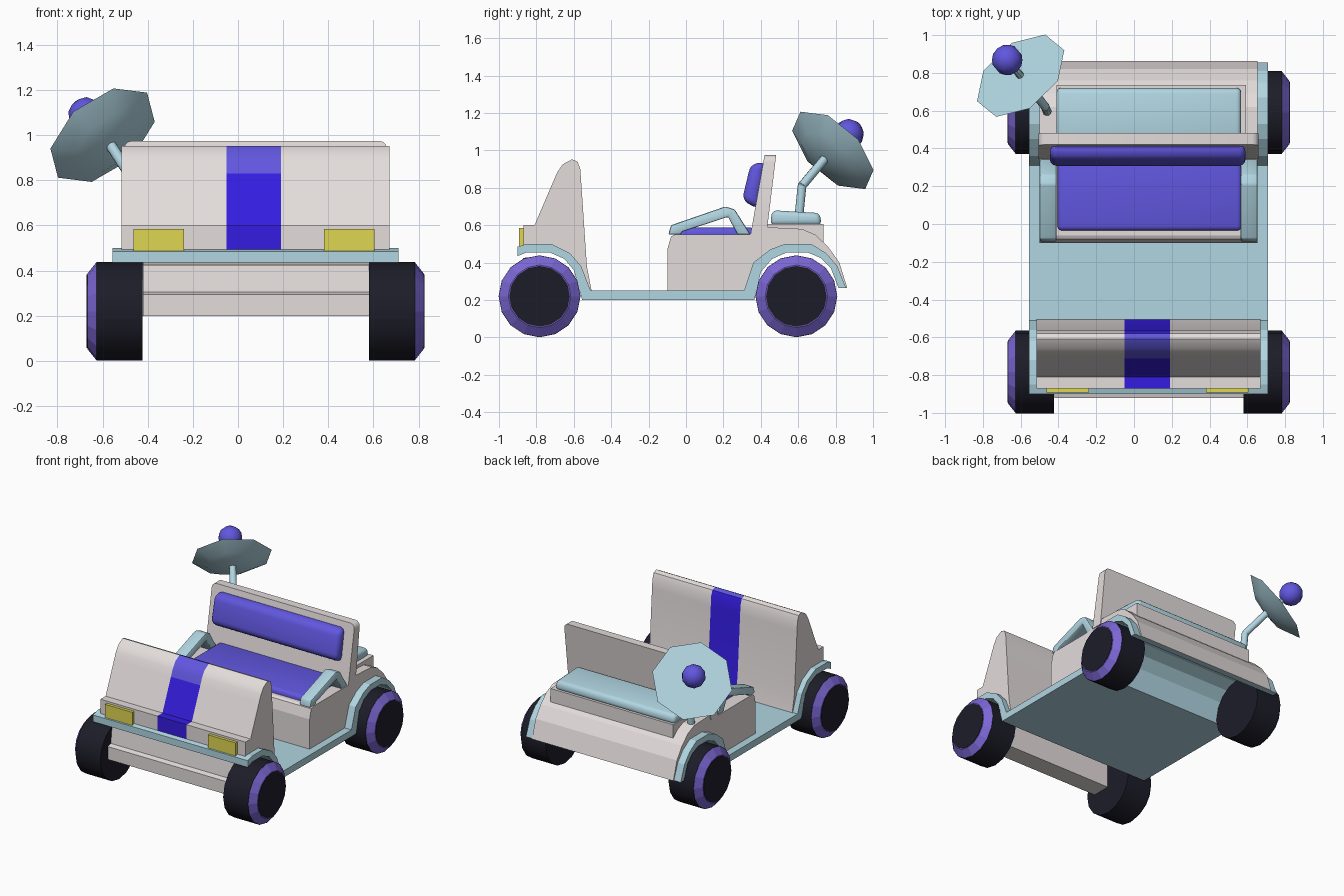
import bpy, bmesh, math
from mathutils import Vector, Matrix

if "Cube" in bpy.data.objects:
    bpy.data.objects.remove(bpy.data.objects["Cube"])

CX = 0.078  # centre line of the car


def material(name, rgb):
    m = bpy.data.materials.new(name)
    m.diffuse_color = (*rgb, 1)
    m.use_nodes = True
    m.node_tree.nodes["Principled BSDF"].inputs["Base Color"].default_value = m.diffuse_color
    return m


GREY = material("warm grey", (0.77, 0.72, 0.71))
TEAL = material("pale teal", (0.44, 0.67, 0.76))
VIVID = material("vivid blue", (0.035, 0.012, 0.76))
BLUE = material("violet blue", (0.12, 0.095, 0.74))
RIM = material("violet", (0.20, 0.135, 0.66))
DARK = material("tyre black", (0.012, 0.012, 0.022))
YELLOW = material("lamp yellow", (0.74, 0.67, 0.085))


def finish(bm, name, mats, smooth=None):
    bmesh.ops.recalc_face_normals(bm, faces=bm.faces)
    me = bpy.data.meshes.new(name)
    bm.to_mesh(me)
    bm.free()
    for m in mats:
        me.materials.append(m)
    if smooth:
        me.shade_smooth()
        me.set_sharp_from_angle(angle=math.radians(smooth))
    ob = bpy.data.objects.new(name, me)
    bpy.context.collection.objects.link(ob)
    return ob


def prism(pts, x0, x1):
    """Side profile of (y, z) points, extruded from x0 to x1."""
    bm = bmesh.new()
    f = bm.faces.new([bm.verts.new((x0, y, z)) for y, z in pts])
    r = bmesh.ops.extrude_face_region(bm, geom=[f])
    vs = [v for v in r["geom"] if isinstance(v, bmesh.types.BMVert)]
    bmesh.ops.translate(bm, verts=vs, vec=(x1 - x0, 0, 0))
    bmesh.ops.recalc_face_normals(bm, faces=bm.faces)
    return bm


def part(name, pts, x0, x1, mat, bevel=0, seg=3):
    bm = prism(pts, x0, x1)
    if bevel:
        bmesh.ops.bevel(bm, geom=bm.edges[:], offset=bevel, segments=seg,
                        profile=0.5, affect='EDGES', clamp_overlap=True)
    return finish(bm, name, [mat], 35 if bevel else None)


def rect(y0, y1, z0, z1):
    return [(y0, z0), (y1, z0), (y1, z1), (y0, z1)]


def rod(bm, p, q, r0, r1, n):
    p, q = Vector(p), Vector(q)
    rot = (q - p).to_track_quat('Z', 'Y').to_matrix().to_4x4()
    return bmesh.ops.create_cone(bm, cap_ends=True, segments=n, radius1=r0, radius2=r1,
                                 depth=(q - p).length,
                                 matrix=Matrix.Translation((p + q) / 2) @ rot)


# Floor with wheel arches, one folded sheet
front_arch = [(-.9, .485), (-.85, .50), (-.72, .50), (-.62, .45), (-.56, .38), (-.51, .25)]
rear_arch = [(.31, .25), (.36, .40), (.45, .47), (.53, .50), (.67, .50), (.75, .45),
             (.81, .38), (.855, .265)]
under = [(.815, .265), (.775, .37), (.72, .425), (.65, .455), (.54, .455), (.46, .42),
         (.40, .35), (.365, .2), (-.555, .2), (-.6, .36), (-.65, .42), (-.73, .455),
         (-.85, .455), (-.9, .435)]
part("floor_and_wheel_arches", front_arch + rear_arch + under, -.555, .71, TEAL)

# Bonnet with a stripe cut through it, lighter along the ridge
bonnet = [(-.87, .49), (-.87, .60), (-.81, .60), (-.69, .88), (-.66, .925), (-.61, .952),
          (-.58, .94), (-.565, .90), (-.53, .38), (-.505, .25)] + front_arch[:0:-1]
bm = prism(bonnet, -.515, .67)
for co, no in (((-.05, 0, 0), (1, 0, 0)), ((.19, 0, 0), (1, 0, 0)), ((0, 0, .83), (0, 0, 1))):
    bmesh.ops.bisect_plane(bm, geom=bm.verts[:] + bm.edges[:] + bm.faces[:],
                           plane_co=co, plane_no=no)
for f in bm.faces:
    c = f.calc_center_median()
    if -.05 < c.x < .19:
        f.material_index = 2 if c.z > .83 and c.y < -.58 else 1
finish(bm, "bonnet", [GREY, VIVID, BLUE], 30)

# Headlights and lower bumper
for side in (-1, 1):
    c = CX - .007 + side * .422
    part("headlight", rect(-.892, -.86, .488, .585), c - .112, c + .112, YELLOW)
part("bumper", [(-.92, .2), (-.92, .295), (-.885, .305), (-.87, .425), (-.78, .435), (-.78, .2)],
     -.42, .58, GREY)

# Rear body, following the rear arch underneath
body = [(-.1, .25), (-.1, .47), (-.08, .54), (-.06, .55), (.34, .55), (.42, .59), (.62, .58),
        (.69, .55), (.76, .485), (.82, .40), (.862, .265)]
part("rear_body", body + rear_arch[::-1], -.5, .655, GREY)
part("rear_deck", rect(.42, .735, .5, .607), -.41, .592, GREY)
part("rear_cushion", [(.45, .6), (.725, .6), (.715, .665), (.46, .68)], -.41, .567, TEAL, .025)

# Bench seat, backrest and pad
part("seat_cushion", rect(-.035, .37, .5, .587), -.405, .57, BLUE, .025)
bm = prism([(.345, .55), (.42, .975), (.482, .975), (.43, .55)], -.505, .66)
corners = [e for e in bm.edges if all(v.co.z > .9 for v in e.verts)
           and abs(e.verts[0].co.x - e.verts[1].co.x) < .01]
bmesh.ops.bevel(bm, geom=corners, offset=.035, segments=3, profile=.5, affect='EDGES')
finish(bm, "backrest", [GREY], 35)
part("backrest_pad", [(.30, .735), (.385, .685), (.425, .94), (.345, .925)],
     -.445, .59, BLUE, .035)

# Bent armrests
arm = [(-.095, .55), (-.08, .60), (.21, .70), (.26, .685), (.345, .55), (.275, .55),
       (.225, .645), (-.02, .565), (-.03, .55)]
for x in (-.5, .565):
    part("armrest", arm, x, x + .09, TEAL, .012, 2)

# Wheels: tyre, sloped rim and hub disc
for side in (-1, 1):
    for y in (-.783, .59):
        def at(d):
            return (CX + side * d, y, .22)
        bm = bmesh.new()
        rod(bm, at(.502), at(.705), .219, .219, 16)
        finish(bm, "tyre", [DARK], 30)
        bm = bmesh.new()
        rod(bm, at(.704), at(.745), .219, .167, 16)
        finish(bm, "wheel_rim", [RIM])
        bm = bmesh.new()
        rod(bm, at(.72), at(.748), .162, .162, 16)
        finish(bm, "hub", [DARK])

# Dish: flat octagonal front and a faceted shell behind
centre = Vector((-.6, .785, 1.0))
n = Vector((-.51, .6, .62)).normalized()
u = Vector((.05, -.18, .215))
u = (u - n * u.dot(n)).normalized()
w = n.cross(u)
bm = bmesh.new()
rings = []
for r, d in ((.274, 0), (.17, .055), (.05, .078)):
    rings.append([bm.verts.new(centre - n * d + (u * math.cos(a) + w * math.sin(a)) * r)
                  for a in (i * math.tau / 8 for i in range(8))])
bm.faces.new(rings[0])
bm.faces.new(rings[2])
for a, b in zip(rings, rings[1:]):
    for i in range(8):
        bm.faces.new((a[i], a[i - 1], b[i - 1], b[i]))
# the shell shades smoothly; only the rim stays sharp
for e in bm.edges:
    e.smooth = not all(v in rings[0] for v in e.verts)
for f in bm.faces:
    f.smooth = True
finish(bm, "dish", [TEAL])

# Dish stem, feed rod and ball
stem = [(-.46, .595, .56), (-.47, .62, .81), centre - n * .07]
bm = bmesh.new()
for p, q in zip(stem, stem[1:]):
    rod(bm, p, q, .024, .024, 10)
bmesh.ops.create_icosphere(bm, subdivisions=1, radius=.025, matrix=Matrix.Translation(stem[1]))
rod(bm, centre, centre + n * .12, .02, .02, 8)
finish(bm, "dish_stem", [TEAL], 40)
bm = bmesh.new()
bmesh.ops.create_uvsphere(bm, u_segments=10, v_segments=7, radius=.082,
                          matrix=Matrix.Translation(centre + n * .14)
                          @ n.to_track_quat('Z', 'Y').to_matrix().to_4x4())
finish(bm, "dish_ball", [BLUE], 40)
